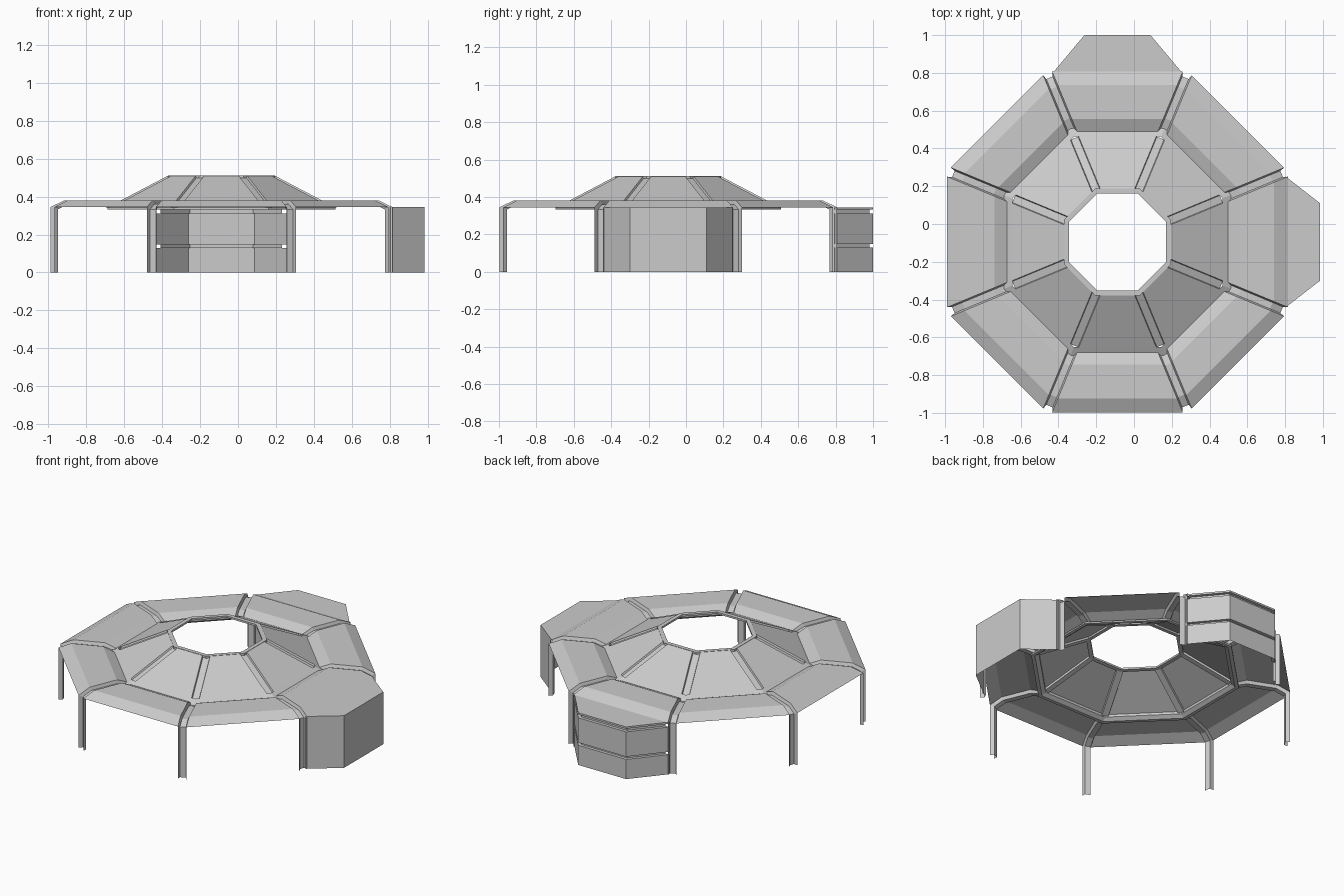
import bpy, bmesh
from math import radians, cos, sin, tan, pi
from mathutils import Vector

if "Cube" in bpy.data.objects:
    bpy.data.objects.remove(bpy.data.objects["Cube"])

CX, CY = -0.0875, -0.095          # octagon centre
TAN, COS = tan(pi / 8), cos(pi / 8)


def place(r, s, z, deg):
    """Radial r, sideways s, height z, turned about the octagon centre."""
    a = radians(deg)
    return Vector((CX + r * cos(a) - s * sin(a), CY + r * sin(a) + s * cos(a), z))


def loft(name, rows, closed=False, cap=False):
    bm = bmesh.new()
    vs = [[bm.verts.new(p) for p in row] for row in rows]
    n = len(rows[0])
    for a, b in zip(vs, vs[1:]):
        for j in range(n if closed else n - 1):
            k = (j + 1) % n
            bm.faces.new((a[j], a[k], b[k], b[j]))
    if cap:
        bm.faces.new(vs[-1])
    me = bpy.data.meshes.new(name)
    bm.to_mesh(me)
    bm.free()
    ob = bpy.data.objects.new(name, me)
    bpy.context.collection.objects.link(ob)
    return ob


def panel(name, profile, t, deg):
    """Flat-sided panel between two rib channels of half width t."""
    rows = []
    for a, z in profile:
        h = a * TAN - t / COS
        rows.append([place(a, -h, z, deg), place(a, h, z, deg)])
    loft(name, rows)


def channel(name, top, floor, t, tf, deg):
    """Recessed U-shaped rib following the panel profile at a corner."""
    rows = []
    for (a, z), (af, zf) in zip(top, floor):
        r, rf = a / COS - t * TAN, af / COS - tf * TAN
        rows.append([place(r, -t, z, deg), place(rf, -tf, zf, deg),
                     place(rf, tf, zf, deg), place(r, t, z, deg)])
    loft(name, rows)


def ring(name, profile):
    loft(name, [[place(a / COS, 0, z, 22.5 + 45 * k) for k in range(8)]
                for a, z in profile], closed=True)


def bay(name, deg, a, w, levels):
    """Three-sided bay with a flat roof; levels are (height, inset)."""
    rows = []
    for z, i in levels:
        e = 0.347 - 1.3 * i
        o = w - 0.45 * i
        rows.append([place(0.89, -e, z, deg), place(a - i, -o, z, deg),
                     place(a - i, o, z, deg), place(0.89, e, z, deg)])
    loft(name, rows, cap=True)


# profiles: (apothem, height)
roof = [(0.902, 0.345), (0.83, 0.38), (0.65, 0.38), (0.58, 0.348)]
rib_top = [(0.902, 0)] + roof
rib_floor = [(0.876, 0), (0.876, 0.333), (0.822, 0.36), (0.655, 0.36), (0.585, 0.336)]
dome = [(0.557, 0.366), (0.283, 0.51)]
dome_floor = [(0.557, 0.354), (0.283, 0.498)]

for k in range(8):
    mid, corner = 45 * k, 45 * k + 22.5
    panel(f"roof_panel_{k}", roof, 0.026, mid)
    channel(f"leg_and_rib_{k}", rib_top, rib_floor, 0.026, 0.018, corner)
    panel(f"dome_panel_{k}", dome, 0.024, mid)
    channel(f"dome_rib_{k}", dome, dome_floor, 0.024, 0.020, corner)

# octagonal frames around the dome
ring("lower_frame", [(0.58, 0.332), (0.602, 0.332), (0.602, 0.342),
                     (0.557, 0.366), (0.557, 0.350), (0.58, 0.332)])
ring("upper_frame", [(0.283, 0.498), (0.283, 0.512), (0.257, 0.512),
                     (0.257, 0.50), (0.283, 0.498)])

# plain bay on the right, grooved bay at the back
bay("side_bay", 0, 1.0725, 0.205, [(0, 0), (0.345, 0)])
bay("back_bay", 90, 1.095, 0.175,
    [(0, 0), (0.13, 0), (0.13, 0.02), (0.148, 0.02), (0.148, 0), (0.312, 0),
     (0.312, 0.02), (0.333, 0.02), (0.333, 0), (0.345, 0)])
